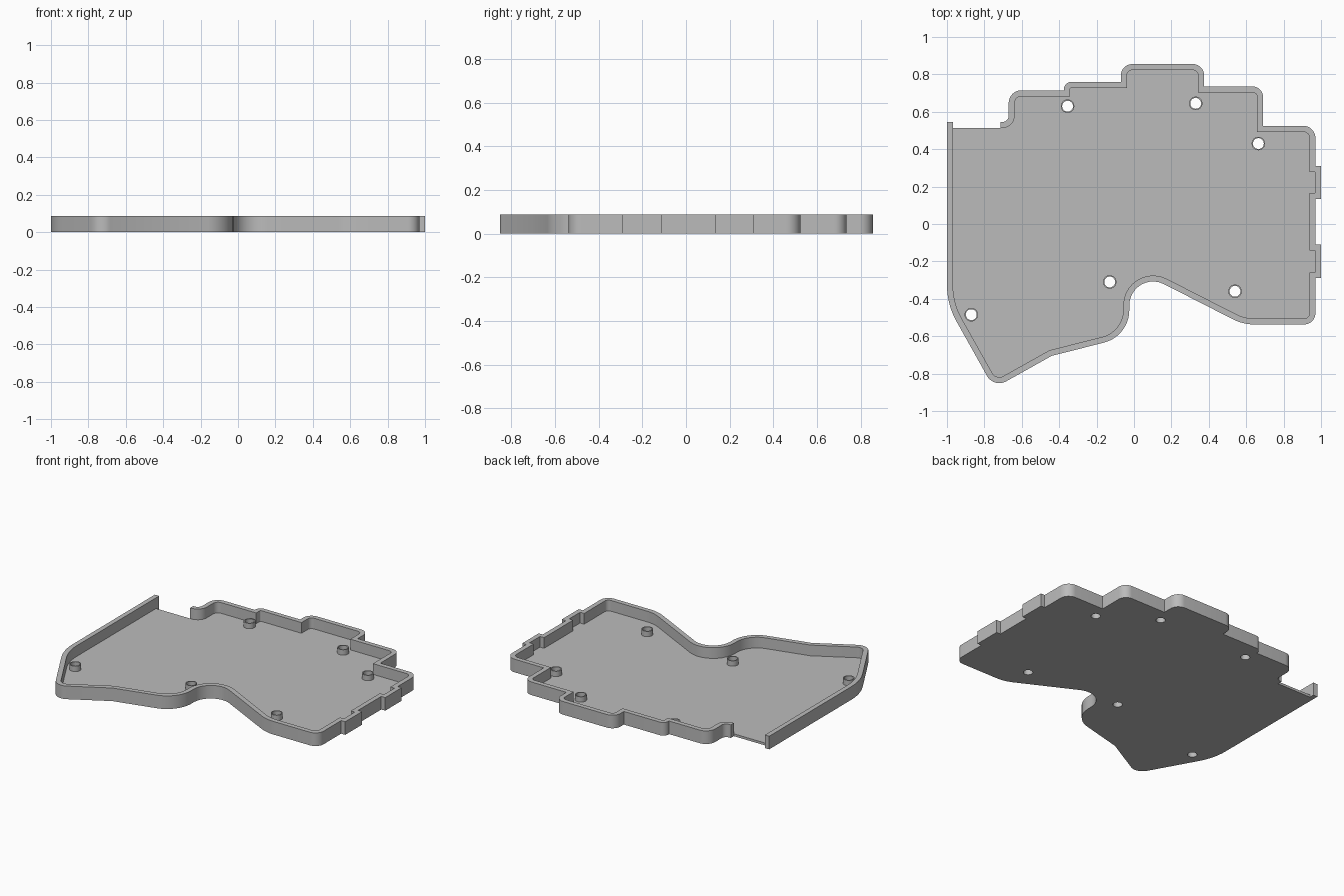
import bpy
import bmesh
from math import tan, radians
from mathutils import Vector, Matrix

HEIGHT, FLOOR, WALL = 0.088, 0.016, 0.032
BOSS_TOP, BOSS_R, HOLE_R = 0.052, 0.036, 0.029

cube = bpy.data.objects.get("Cube")
if cube:
    bpy.data.objects.remove(cube, do_unlink=True)

grey = bpy.data.materials.new("plain grey")
grey.use_nodes = True
grey.diffuse_color = (0.5, 0.5, 0.5, 1)
grey.node_tree.nodes["Principled BSDF"].inputs["Base Color"].default_value = (0.5, 0.5, 0.5, 1)

# Outer outline corners, counter-clockwise: x, y, corner radius
LEFT_SIDE = [(-1, 0.545, 0), (-1, 0.513, 0), (-1, -0.43, 0.4), (-0.749, -0.878, 0.075)]
FRONT = [(-0.44, -0.705, 0), (-0.025, -0.6, 0.18), (-0.025, -0.227, 0.127),
         (0.583, -0.537, 0.25), (0.97, -0.537, 0.06)]
TABS = [(x, y, 0) for low, high in ((-0.29, -0.11), (0.135, 0.31))
        for x, y in ((0.97, low), (1, low), (1, high), (0.97, high))]
BACK = [(0.97, 0.525, 0.065), (0.69, 0.525, 0), (0.69, 0.735, 0.055), (0.375, 0.735, 0),
        (0.375, 0.855, 0.06), (-0.07, 0.855, 0.06), (-0.07, 0.76, 0), (-0.375, 0.76, 0.04),
        (-0.375, 0.715, 0), (-0.67, 0.715, 0.068), (-0.67, 0.545, 0.035), (-0.715, 0.545, 0)]
OUTLINE = LEFT_SIDE + FRONT + TABS + BACK
BOSSES = [(-0.355, 0.63), (0.33, 0.645), (0.665, 0.43),
          (-0.13, -0.31), (0.54, -0.36), (-0.87, -0.485)]


def left_of(d):
    return Vector((-d.y, d.x))


def rounded_path(corners, inset, steps=10):
    """Open path moved inward by inset, with its corners rounded."""
    pts = [Vector(c[:2]) for c in corners]
    dirs = [(b - a).normalized() for a, b in zip(pts, pts[1:])]
    path = []
    for i, p in enumerate(pts):
        d1, d2 = dirs[max(i - 1, 0)], dirs[min(i, len(dirs) - 1)]
        n1, n2 = left_of(d1), left_of(d2)
        p = p + (n1 + n2) * inset / (1 + n1.dot(n2))
        radius = corners[i][2]
        if radius == 0:
            path.append(p)
            continue
        turn = -d1.angle_signed(d2)
        side = 1 if turn > 0 else -1
        radius -= side * inset
        centre = p - d1 * radius * tan(abs(turn) / 2) + n1 * side * radius
        for k in range(steps + 1):
            arm = Matrix.Rotation(turn * k / steps, 2) @ (n1 * -side * radius)
            path.append(centre + arm)
    return path


def make_object(name, bm):
    bmesh.ops.recalc_face_normals(bm, faces=bm.faces)
    mesh = bpy.data.meshes.new(name)
    bm.to_mesh(mesh)
    bm.free()
    mesh.materials.append(grey)
    obj = bpy.data.objects.new(name, mesh)
    bpy.context.collection.objects.link(obj)
    return obj


def smooth(obj):
    bpy.ops.object.select_all(action='DESELECT')
    obj.select_set(True)
    bpy.context.view_layer.objects.active = obj
    bpy.ops.object.shade_smooth_by_angle(angle=radians(30))


# Tray: floor and rim wall in one closed shell, open at the back left
bm = bmesh.new()
outer, inner = rounded_path(OUTLINE, 0), rounded_path(OUTLINE, WALL)


def ring(path, z):
    return [bm.verts.new((p.x, p.y, z)) for p in path]


out_low, out_top = ring(outer, 0), ring(outer, HEIGHT)
in_top, in_floor = ring(inner, HEIGHT), ring(inner[1:], FLOOR)
end_low, gap_low, start_low = ring([inner[-1], inner[1], inner[0]], 0)
for a, b in ((out_low, out_top), (out_top, in_top), (in_top[1:], in_floor)):
    for i in range(len(a) - 1):
        bm.faces.new((a[i], a[i + 1], b[i + 1], b[i]))
bm.faces.new(out_low + [end_low, gap_low, start_low])
bm.faces.new(in_floor)
bm.faces.new((in_floor[-1], in_floor[0], gap_low, end_low))
bm.faces.new((in_top[0], in_top[1], in_floor[0], gap_low, start_low))
bm.faces.new((out_low[0], out_top[0], in_top[0], start_low))
bm.faces.new((out_low[-1], out_top[-1], in_top[-1], in_floor[-1], end_low))
tray = make_object("tray", bm)

# Screw holes through the floor
bm = bmesh.new()
for x, y in BOSSES:
    bmesh.ops.create_cone(bm, cap_ends=True, segments=32, radius1=HOLE_R, radius2=HOLE_R,
                          depth=0.1, matrix=Matrix.Translation((x, y, 0)))
cutter = make_object("hole_cutter", bm)
cutter.hide_render = True
cut = tray.modifiers.new("holes", 'BOOLEAN')
cut.operation, cut.solver, cut.object = 'DIFFERENCE', 'EXACT', cutter
bpy.context.view_layer.objects.active = tray
bpy.ops.object.modifier_apply(modifier=cut.name)
bpy.data.objects.remove(cutter, do_unlink=True)
smooth(tray)

# Hollow screw bosses standing on the floor
for number, (x, y) in enumerate(BOSSES, 1):
    bm = bmesh.new()
    rings = []
    for radius, z in ((HOLE_R, FLOOR), (BOSS_R, FLOOR), (BOSS_R, BOSS_TOP), (HOLE_R, BOSS_TOP)):
        rings.append(bmesh.ops.create_circle(
            bm, segments=32, radius=radius, matrix=Matrix.Translation((x, y, z)))["verts"])
    for a, b in zip(rings, rings[1:] + rings[:1]):
        for i in range(len(a)):
            bm.faces.new((a[i - 1], a[i], b[i], b[i - 1]))
    smooth(make_object(f"screw_boss_{number}", bm))
